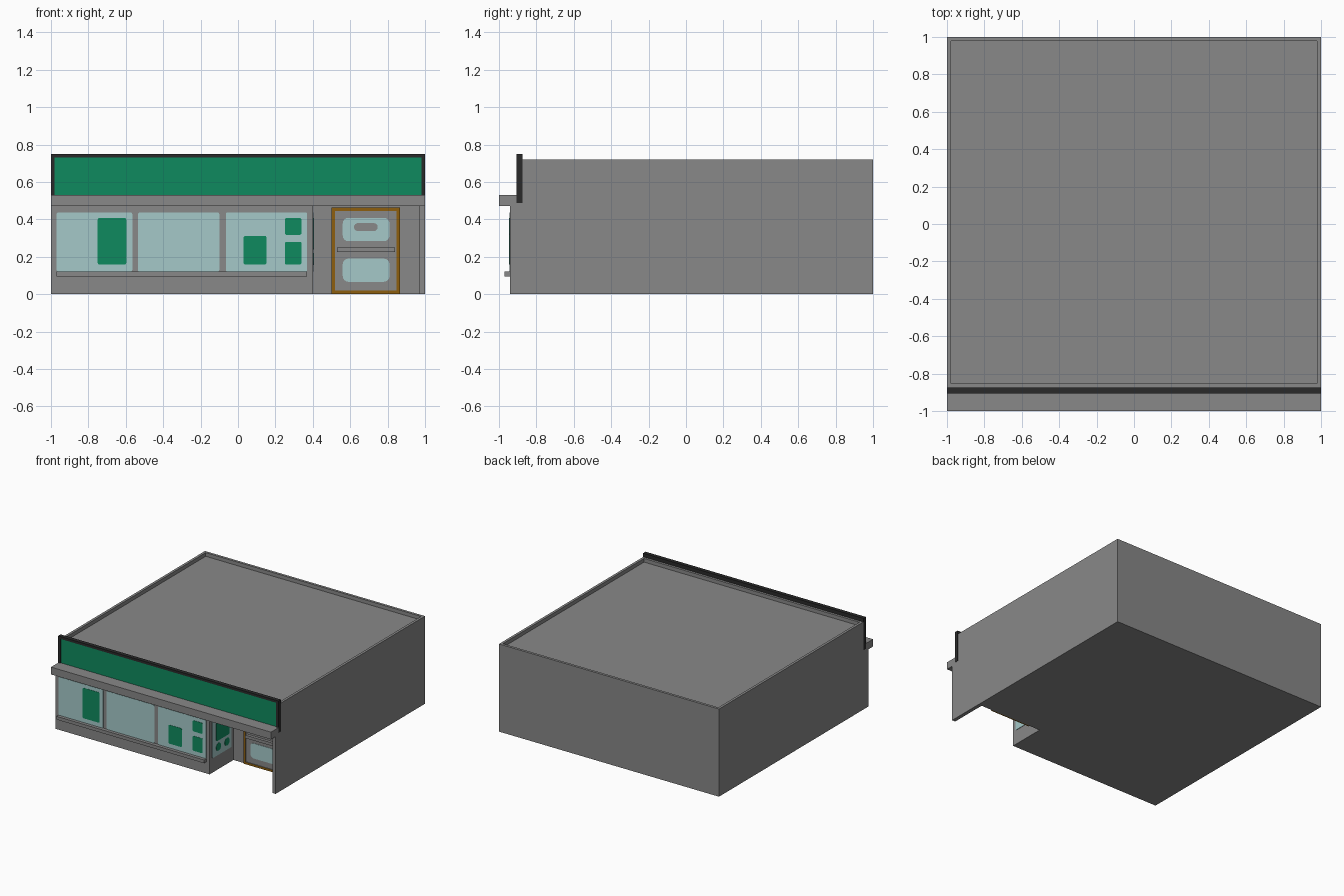
import bpy, bmesh, math

if "Cube" in bpy.data.objects:
    bpy.data.objects.remove(bpy.data.objects["Cube"])


def mat(name, rgb):
    m = bpy.data.materials.new(name)
    m.diffuse_color = (*rgb, 1)
    m.use_nodes = True
    m.node_tree.nodes["Principled BSDF"].inputs["Base Color"].default_value = m.diffuse_color
    return m


GREY = mat("grey_wall", (0.246, 0.246, 0.246))
GREEN = mat("green", (0.0048, 0.255, 0.114))
GLASS = mat("pale_glass", (0.376, 0.584, 0.584))
OCHRE = mat("ochre_frame", (0.266, 0.114, 0.0044))
DARK = mat("dark_trim", (0.023, 0.023, 0.023))


def finish(name, bm, *mats):
    bmesh.ops.recalc_face_normals(bm, faces=bm.faces)
    me = bpy.data.meshes.new(name)
    bm.to_mesh(me)
    bm.free()
    ob = bpy.data.objects.new(name, me)
    bpy.context.collection.objects.link(ob)
    for m in mats:
        me.materials.append(m)
    return ob


def extrude(bm, pts, vec):
    """Closed prism from a polygon outline."""
    f = bm.faces.new([bm.verts.new(p) for p in pts])
    r = bmesh.ops.extrude_face_region(bm, geom=[f])
    verts = [g for g in r["geom"] if isinstance(g, bmesh.types.BMVert)]
    bmesh.ops.translate(bm, vec=vec, verts=verts)
    bmesh.ops.recalc_face_normals(bm, faces=bm.faces)
    bm.normal_update()


def box_bm(x0, x1, y0, y1, z0, z1):
    bm = bmesh.new()
    extrude(bm, [(x0, y0, z0), (x1, y0, z0), (x1, y1, z0), (x0, y1, z0)], (0, 0, z1 - z0))
    return bm


def sink(bm, face, border, depth, index):
    """Inset a face and push it inwards."""
    bmesh.ops.inset_region(bm, faces=[face], thickness=border)
    face.material_index = index
    n = face.normal.copy()
    r = bmesh.ops.inset_region(bm, faces=[face], thickness=0.0001)
    bmesh.ops.translate(bm, vec=-n * depth, verts=face.verts)
    return r


def plate(name, a0, a1, z0, z1, at, m, r=0.01, side=False, thick=0.004):
    """Thin rounded panel on a front wall (y = at) or a side wall (x = at)."""
    pts = []
    for k, (ca, cz) in enumerate([(a1 - r, z1 - r), (a0 + r, z1 - r), (a0 + r, z0 + r), (a1 - r, z0 + r)]):
        for i in range(5):
            t = math.pi / 2 * (k + i / 4)
            a, z = ca + r * math.cos(t), cz + r * math.sin(t)
            pts.append((at, a, z) if side else (a, at, z))
    bm = bmesh.new()
    extrude(bm, pts, (thick, 0, 0) if side else (0, -thick, 0))
    bmesh.ops.remove_doubles(bm, verts=bm.verts, dist=1e-5)
    return finish(name, bm, m)


# building shell: side profile including the canopy ledge, with sunken roof
profile = [(-0.94, 0), (1, 0), (1, 0.72), (-0.875, 0.72), (-0.875, 0.53),
           (-1, 0.53), (-1, 0.47), (-0.94, 0.47)]
bm = bmesh.new()
extrude(bm, [(-1, y, z) for y, z in profile], (2, 0, 0))
top = max(bm.faces, key=lambda f: (f.normal.z > 0.9) * f.calc_center_median().z)
sink(bm, top, 0.03, 0.03, 0)
shell = finish("building_shell", bm, GREY)

# recessed entrance
cutter = finish("entrance_cutter", box_bm(0.4, 0.97, -1.2, -0.63, -0.1, 0.47))
cutter.hide_render = True
cutter.hide_viewport = True
mod = shell.modifiers.new("entrance", "BOOLEAN")
mod.operation = "DIFFERENCE"
mod.solver = "EXACT"
mod.object = cutter

# fascia sign board: dark frame with sunken green panel
bm = box_bm(-1.001, 1.001, -0.905, -0.873, 0.487, 0.75)
front = min(bm.faces, key=lambda f: f.normal.y)
sink(bm, front, 0.028, 0.008, 0)
for f in bm.faces:
    c = f.calc_center_median()
    f.material_index = int(f.normal.y < -0.9 and c.y > -0.9)
finish("fascia_sign", bm, DARK, GREEN)

# shop windows and sill
for i, (x0, x1) in enumerate([(-0.97, -0.565), (-0.535, -0.1), (-0.065, 0.37)]):
    plate(f"shop_window_{i + 1}", x0, x1, 0.12, 0.437, -0.94, GLASS)
finish("window_sill", box_bm(-0.97, 0.37, -0.97, -0.935, 0.095, 0.122), GREY)

# posters on the front windows
posters = [(-0.75, -0.597, 0.158, 0.407), (0.03, 0.152, 0.158, 0.312),
           (0.25, 0.34, 0.317, 0.407), (0.25, 0.34, 0.158, 0.28)]
for i, p in enumerate(posters):
    plate(f"window_poster_{i + 1}", *p, -0.944, GREEN, thick=0.002)

# side window in the entrance, with posters
plate("side_window", -0.91, -0.66, 0.12, 0.437, 0.4, GLASS, side=True)
plate("side_poster", -0.86, -0.69, 0.24, 0.407, 0.404, GREEN, side=True, thick=0.002)
for i, y in enumerate((-0.83, -0.72)):
    plate(f"side_round_poster_{i + 1}", y - 0.032, y + 0.032, 0.155, 0.219, 0.404,
          GREEN, r=0.032, side=True, thick=0.002)

# door: ochre frame with sunken grey leaf, glass panes, sign and push bar
bm = box_bm(0.5, 0.867, -0.642, -0.625, 0.001, 0.463)
front = min(bm.faces, key=lambda f: f.normal.y)
sink(bm, front, 0.026, 0.006, 1)
finish("door", bm, OCHRE, GREY)
plate("door_upper_glass", 0.56, 0.81, 0.283, 0.408, -0.635, GLASS, r=0.03)
plate("door_lower_glass", 0.56, 0.81, 0.066, 0.19, -0.635, GLASS, r=0.03)
plate("door_notice", 0.62, 0.747, 0.337, 0.38, -0.639, GREY, r=0.021, thick=0.002)
finish("door_push_bar", box_bm(0.528, 0.84, -0.66, -0.634, 0.225, 0.25), GREY)
